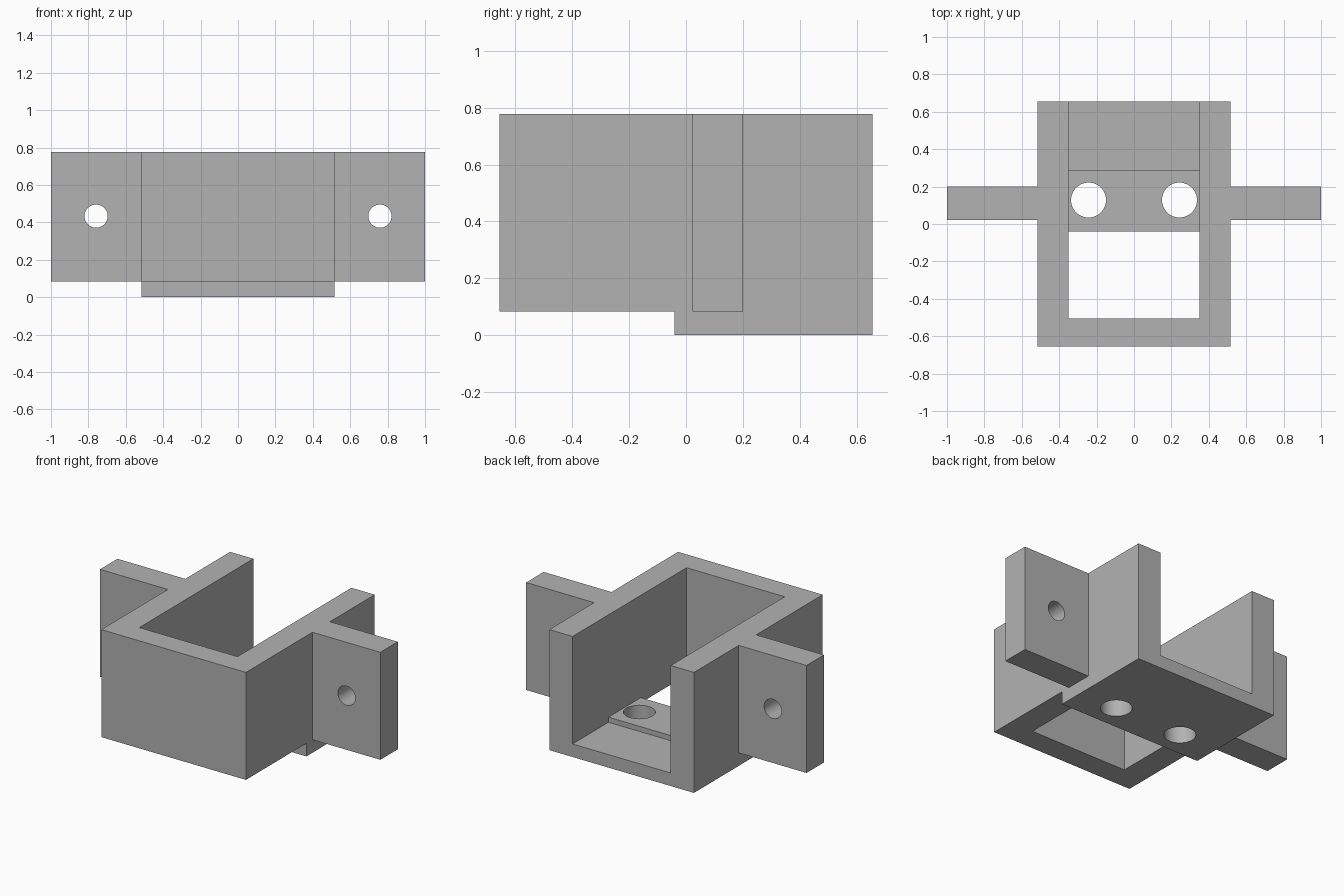
import bpy
import bmesh
from mathutils import Matrix, Vector
from math import radians

default = bpy.data.objects.get("Cube")
if default:
    bpy.data.objects.remove(default, do_unlink=True)

# Main dimensions
HALF_W, INNER_W, HALF_D = 0.516, 0.35, 0.656
TOP, LIP = 0.777, 0.084
FLOOR_FRONT, STEP_Y, PAD_TOP = -0.04, 0.29, 0.117
EAR_Y0, EAR_Y1 = 0.022, 0.2

grey = bpy.data.materials.new("plain grey")
grey.use_nodes = True
colour = (0.448, 0.448, 0.448, 1)
grey.diffuse_color = colour
grey.node_tree.nodes["Principled BSDF"].inputs["Base Color"].default_value = colour


def finish(name, bm):
    bmesh.ops.recalc_face_normals(bm, faces=bm.faces)
    mesh = bpy.data.meshes.new(name)
    bm.to_mesh(mesh)
    bm.free()
    mesh.materials.append(grey)
    obj = bpy.data.objects.new(name, mesh)
    bpy.context.collection.objects.link(obj)
    return obj


def extrude_side(name, profile, x0, x1):
    """Extrude a (y, z) outline along x."""
    bm = bmesh.new()
    face = bm.faces.new([bm.verts.new((x0, y, z)) for y, z in profile])
    ext = bmesh.ops.extrude_face_region(bm, geom=[face])
    moved = [v for v in ext["geom"] if isinstance(v, bmesh.types.BMVert)]
    bmesh.ops.translate(bm, verts=moved, vec=(x1 - x0, 0, 0))
    return finish(name, bm)


def drill(name, centre, radius, along_y=False):
    bm = bmesh.new()
    turn = Matrix.Rotation(radians(90 if along_y else 0), 4, "X")
    bmesh.ops.create_cone(bm, cap_ends=True, segments=64, radius1=radius,
                          radius2=radius, depth=0.5,
                          matrix=Matrix.Translation(Vector(centre)) @ turn)
    return finish(name, bm)


def cut(obj, cutter):
    cutter.hide_render = True
    mod = obj.modifiers.new("cut", "BOOLEAN")
    mod.operation, mod.solver, mod.object = "DIFFERENCE", "EXACT", cutter
    bpy.context.view_layer.objects.active = obj
    bpy.ops.object.modifier_apply(modifier=mod.name)
    bpy.data.objects.remove(cutter, do_unlink=True)


def smooth(obj):
    bpy.ops.object.select_all(action="DESELECT")
    obj.select_set(True)
    bpy.context.view_layer.objects.active = obj
    bpy.ops.object.shade_smooth_by_angle(angle=radians(30))


# Bracket body: outer block with a stepped underside
body = extrude_side("bracket_body", [
    (-HALF_D, LIP), (FLOOR_FRONT, LIP), (FLOOR_FRONT, 0),
    (HALF_D, 0), (HALF_D, TOP), (-HALF_D, TOP)], -HALF_W, HALF_W)

# Cavity: open at top and back, open below the front bay, stepped floor behind
cut(body, extrude_side("cavity_cutter", [
    (-0.505, -0.2), (FLOOR_FRONT, -0.2), (FLOOR_FRONT, PAD_TOP),
    (STEP_Y, PAD_TOP), (STEP_Y, LIP), (1, LIP), (1, 1), (-0.505, 1)],
    -INNER_W, INNER_W))

# Mounting ears and the round holes, on both sides
for side, label in ((-1, "right"), (1, "left")):
    cut(body, drill("floor_hole", (side * 0.243, 0.128, 0.1), 0.0935))
    ear = extrude_side(label + "_ear", [
        (EAR_Y0, LIP), (EAR_Y1, LIP), (EAR_Y1, TOP), (EAR_Y0, TOP)],
        side * HALF_W, side)
    cut(ear, drill("ear_hole", (side * 0.759, 0.11, 0.433), 0.062, True))
    smooth(ear)
smooth(body)
